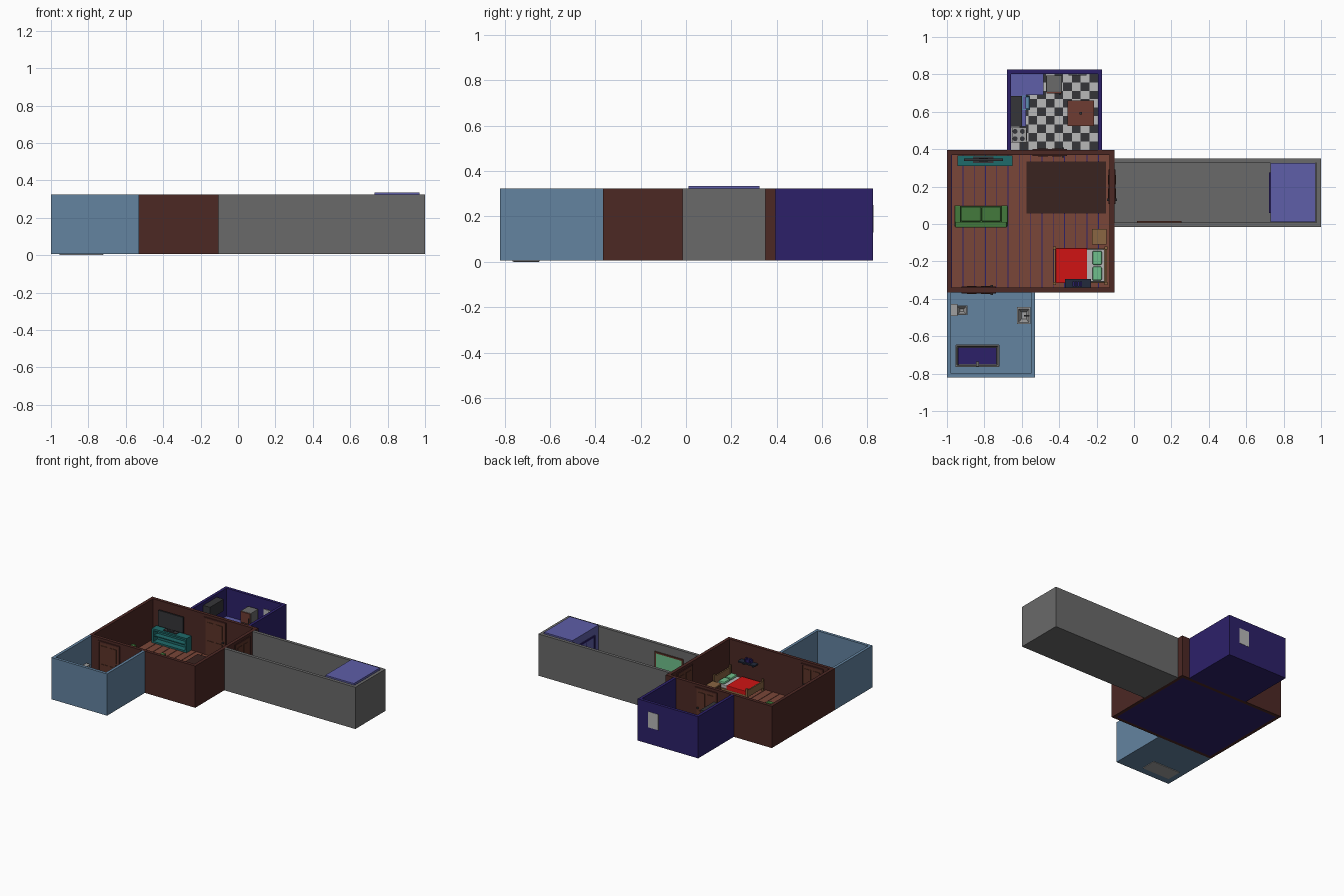
import bpy, bmesh
from mathutils import Vector, Matrix

def mat(name, hexcol):
    m = bpy.data.materials.new(name)
    rgb = [int(hexcol[i:i + 2], 16) / 255 for i in (0, 2, 4)]
    m.diffuse_color = [c / 12.92 if c < .04 else ((c + .055) / 1.055) ** 2.4 for c in rgb] + [1]
    return m

BROWN, DOOR, PLANK = mat("wall_brown", "4c2824"), mat("door_wood", "5c3428"), mat("plank", "7a4638")
RUG, NAVY, BLUE = mat("rug", "3a2320"), mat("navy", "2c2069"), mat("bath_blue", "6383a0")
GREY, PALE, DARK = mat("hall_grey", "6a6a6a"), mat("pale", "b8b8b8"), mat("dark", "353538")
LILAC, TEAL, GREEN = mat("lilac", "5e5ea8"), mat("teal", "1f6b6b"), mat("sofa_green", "447a3c")
RED, MINT, TAN = mat("red", "d01414"), mat("mint", "70c08c"), mat("tan", "8a6642")
PORC, SLATE, SKY = mat("porcelain", "a0a0a0"), mat("slate", "222a3c"), mat("sky", "5c8cac")
FRIDGE = mat("fridge_front", "6e3c32")

def finish(name, bm, m, bevel=0):
    me = bpy.data.meshes.new(name)
    bm.to_mesh(me)
    bm.free()
    me.materials.append(m)
    ob = bpy.data.objects.new(name, me)
    bpy.context.collection.objects.link(ob)
    if bevel:
        b = ob.modifiers.new("bevel", 'BEVEL')
        b.width, b.segments = bevel, 2
    return ob

def add_box(bm, x0, x1, y0, y1, z0, z1):
    size = Matrix.Diagonal((x1 - x0, y1 - y0, z1 - z0, 1))
    mid = Matrix.Translation(((x0 + x1) / 2, (y0 + y1) / 2, (z0 + z1) / 2))
    return bmesh.ops.create_cube(bm, size=1, matrix=mid @ size)['verts']

def boxes(name, m, *dims, bevel=0):
    bm = bmesh.new()
    for d in dims:
        add_box(bm, *d)
    return finish(name, bm, m, bevel)

def cyl(name, m, x, y, z0, z1, r0, r1=None, n=16):
    bm = bmesh.new()
    bmesh.ops.create_cone(bm, cap_ends=True, segments=n, radius1=r0, radius2=r0 if r1 is None else r1,
                          depth=z1 - z0, matrix=Matrix.Translation((x, y, (z0 + z1) / 2)))
    return finish(name, bm, m)

def basin(name, m, d, rim, depth, taper=1, bevel=0):
    # open box: inset the top, then push it down
    bm = bmesh.new()
    add_box(bm, *d)
    bm.faces.ensure_lookup_table()
    top = max(bm.faces, key=lambda f: f.calc_center_median().z)
    bmesh.ops.inset_region(bm, faces=[top], thickness=rim)
    low = bmesh.ops.extrude_discrete_faces(bm, faces=[top])['faces'][0]
    c = low.calc_center_median()
    for v in low.verts:
        v.co = c + (v.co - c) * taper - Vector((0, 0, depth))
    return finish(name, bm, m, bevel)

Z0, TOP, FL = .005, .323, .012

def room(name, m, x0, x1, y0, y1, t, sides, floor=None):
    a, b = y0 + t * ('s' in sides), y1 - t * ('n' in sides)
    walls = {'n': (x0, x1, y1 - t, y1), 's': (x0, x1, y0, y0 + t),
             'w': (x0, x0 + t, a, b), 'e': (x1 - t, x1, a, b)}
    boxes(name + "_walls", m, *[walls[s] + (Z0, TOP) for s in sides])
    boxes(name + "_floor", floor or m, (x0 + t * ('w' in sides), x1 - t * ('e' in sides), a, b, Z0, FL))

# rooms
room("main_room", BROWN, -1, -.105, -.365, .395, .025, "nsew", NAVY)
room("hall", GREY, -.105, 1, -.015, .35, .024, "nse")
room("kitchen", NAVY, -.68, -.17, .395, .825, .022, "new")
room("bathroom", BLUE, -1, -.53, -.82, -.365, .022, "sew")

# plank floor and rug
p = .845 / 14
boxes("floor_planks", PLANK, *[(-.975 + i * p + .002, -.975 + (i + 1) * p - .002, -.34, .37, FL, .017)
                               for i in range(14)])
boxes("rug", RUG, (-.575, -.15, .055, .335, .017, .022))

# checkered kitchen tiles
tx, ty = .466 / 10, .408 / 9
for name, m, odd in (("light_tiles", PALE, 0), ("dark_tiles", DARK, 1)):
    boxes(name, m, *[(-.658 + i * tx, -.658 + (i + 1) * tx, .395 + j * ty, .395 + (j + 1) * ty, FL, .016)
                     for i in range(10) for j in range(9) if (i + j) % 2 == odd])

# panelled doors set through the walls
def door(name, c, wall, along_x, knob):
    def dim(u0, u1, v, z0, z1):
        u, w = (c + u0, c + u1), (wall - v, wall + v)
        return (u + w if along_x else w + u) + (z0, z1)
    boxes(name + "_frame", BROWN, dim(-.092, -.08, .019, FL, .292), dim(.08, .092, .019, FL, .292),
          dim(-.092, .092, .019, .292, .303))
    boxes(name, DOOR, dim(-.08, .08, .0165, FL, .292))
    boxes(name + "_panels", DOOR, *[dim(s - .026, s + .026, .0205, a, b)
                                    for s in (-.037, .037) for a, b in ((.035, .13), (.165, .27))])
    boxes(name + "_knob", DARK, dim(knob - .006, knob + .006, .027, .142, .154))

door("kitchen_door", -.45, .3825, True, .07)
door("bathroom_door", -.83, -.3525, True, .07)
door("hall_door", .2, -.1175, False, -.07)

# television and stand
boxes("tv_stand", TEAL, (-.945, -.65, .31, .367, .115, .128), (-.945, -.65, .31, .367, .02, .032),
      (-.945, -.93, .31, .367, .032, .115), (-.665, -.65, .31, .367, .032, .115),
      (-.93, -.665, .357, .367, .032, .115), (-.93, -.665, .315, .357, .07, .077))
boxes("television", DARK, (-.91, -.70, .338, .35, .145, .265), (-.83, -.78, .335, .352, .13, .145),
      (-.86, -.75, .326, .36, .128, .133))

# sofa facing the television
boxes("sofa_frame", GREEN, (-.955, -.68, -.015, .095, .025, .05), (-.955, -.68, -.02, .012, .05, .125),
      (-.96, -.925, -.015, .1, .02, .09), (-.71, -.675, -.015, .1, .02, .09), bevel=.006)
boxes("sofa_cushions", GREEN, (-.923, -.82, .013, .092, .05, .07), (-.815, -.712, .013, .092, .05, .07), bevel=.006)

# bed, bedding and nightstand
boxes("bed_frame", TAN, (-.425, -.15, -.315, -.13, .035, .05),
      *[(x - .007, x + .007, y - .007, y + .007, .015, h)
        for x, h in ((-.425, .105), (-.15, .14)) for y in (-.318, -.128)],
      (-.43, -.42, -.315, -.13, .04, .09), (-.155, -.145, -.315, -.13, .04, .125))
boxes("mattress", PALE, (-.418, -.157, -.31, -.135, .05, .075), bevel=.005)
boxes("blanket", RED, (-.419, -.25, -.316, -.129, .048, .081), bevel=.004)
boxes("pillows", MINT, (-.222, -.172, -.302, -.228, .074, .093), (-.222, -.172, -.218, -.144, .074, .093), bevel=.007)
boxes("nightstand", TAN, (-.22, -.15, -.105, -.03, .016, .09), (-.224, -.148, -.109, -.026, .09, .097))
boxes("nightstand_drawers", DOOR, (-.223, -.22, -.098, -.037, .024, .052), (-.223, -.22, -.098, -.037, .058, .085))
boxes("wall_shelf", SLATE, (-.37, -.23, -.34, -.295, .19, .2), (-.345, -.335, -.34, -.315, .172, .19),
      (-.265, -.255, -.34, -.315, .172, .19))
boxes("shelf_books", NAVY, *[(-.33 + i * .014, -.319 + i * .014, -.335, -.308, .2, .222 + .004 * (i % 2))
                             for i in range(4)])

# kitchen units
boxes("counter", LILAC, (-.658, -.485, .69, .803, .016, .11), (-.658, -.578, .52, .69, .016, .11))
boxes("upper_cabinet", DARK, (-.658, -.6, .52, .685, .21, .3))
basin("kitchen_sink", SKY, (-.598, -.555, .61, .687, .085, .114), .007, .02, .9)
boxes("fridge", GREY, (-.47, -.385, .705, .795, .016, .24), bevel=.004)
boxes("fridge_doors", FRIDGE, (-.468, -.387, .697, .705, .02, .15), (-.468, -.387, .697, .705, .157, .237))
boxes("fridge_handles", DARK, (-.4, -.394, .691, .697, .1, .14), (-.4, -.394, .691, .697, .165, .2))
boxes("stove", PORC, (-.658, -.575, .435, .515, .016, .112), (-.658, -.65, .435, .515, .112, .13))
boxes("oven_window", DARK, (-.575, -.572, .447, .503, .035, .08))
for i, (x, y) in enumerate([(x, y) for x in (-.636, -.597) for y in (.456, .495)]):
    cyl("burner_%d" % i, DARK, x, y, .112, .116, .013)

# kitchen table with candle
boxes("kitchen_table", FRIDGE, (-.355, -.215, .525, .66, .095, .105),
      *[(x, x + .012, y, y + .012, .016, .095) for x in (-.348, -.234) for y in (.532, .641)])
cyl("candle", DARK, -.285, .592, .105, .125, .008)

# kitchen window
boxes("window_pane", PALE, (-.345, -.26, .798, .827, .13, .25))
boxes("window_bars", GREY, (-.305, -.3, .795, .803, .13, .25), (-.345, -.26, .795, .803, .188, .193),
      (-.35, -.255, .793, .803, .122, .13))

# hall board
boxes("board_frame", DOOR, (.015, .255, .009, .017, .12, .132), (.015, .255, .009, .017, .25, .262),
      (.015, .027, .009, .017, .132, .25), (.243, .255, .009, .017, .132, .25))
boxes("board", MINT, (.027, .243, .009, .013, .132, .25))

# lift box with split doors
boxes("lift", LILAC, (.73, .97, .01, .325, FL, .334))
boxes("lift_frame", NAVY, (.722, .73, .06, .072, FL, .275), (.722, .73, .263, .275, FL, .275),
      (.722, .73, .072, .263, .263, .275), (.724, .73, .166, .169, FL, .263))
boxes("lift_doors", LILAC, (.725, .73, .072, .166, FL, .263), (.725, .73, .169, .263, FL, .263))

# bathtub
basin("bathtub", PORC, (-.955, -.72, -.765, -.645, 0, .09), .012, .06, .93, bevel=.005)
boxes("bath_water", NAVY, (-.941, -.734, -.751, -.659, .03, .07))
boxes("bath_tap", GREY, (-.845, -.83, -.763, -.753, .09, .115), (-.845, -.83, -.763, -.735, .108, .116))

# toilet
boxes("toilet_tank", PORC, (-.976, -.948, -.49, -.432, .07, .13), (-.978, -.945, -.493, -.429, .13, .137))
boxes("toilet_foot", PORC, (-.955, -.905, -.476, -.446, FL, .05))
basin("toilet_bowl", PORC, (-.95, -.89, -.487, -.435, .045, .078), .009, .025, .4)

# washbasin
boxes("washbasin_stand", PORC, (-.59, -.556, -.505, -.475, FL, .09))
basin("washbasin", PORC, (-.625, -.553, -.535, -.445, .085, .125), .012, .03, .5)
boxes("washbasin_tap", DARK, (-.566, -.558, -.494, -.486, .125, .148), (-.588, -.558, -.494, -.486, .142, .149))
